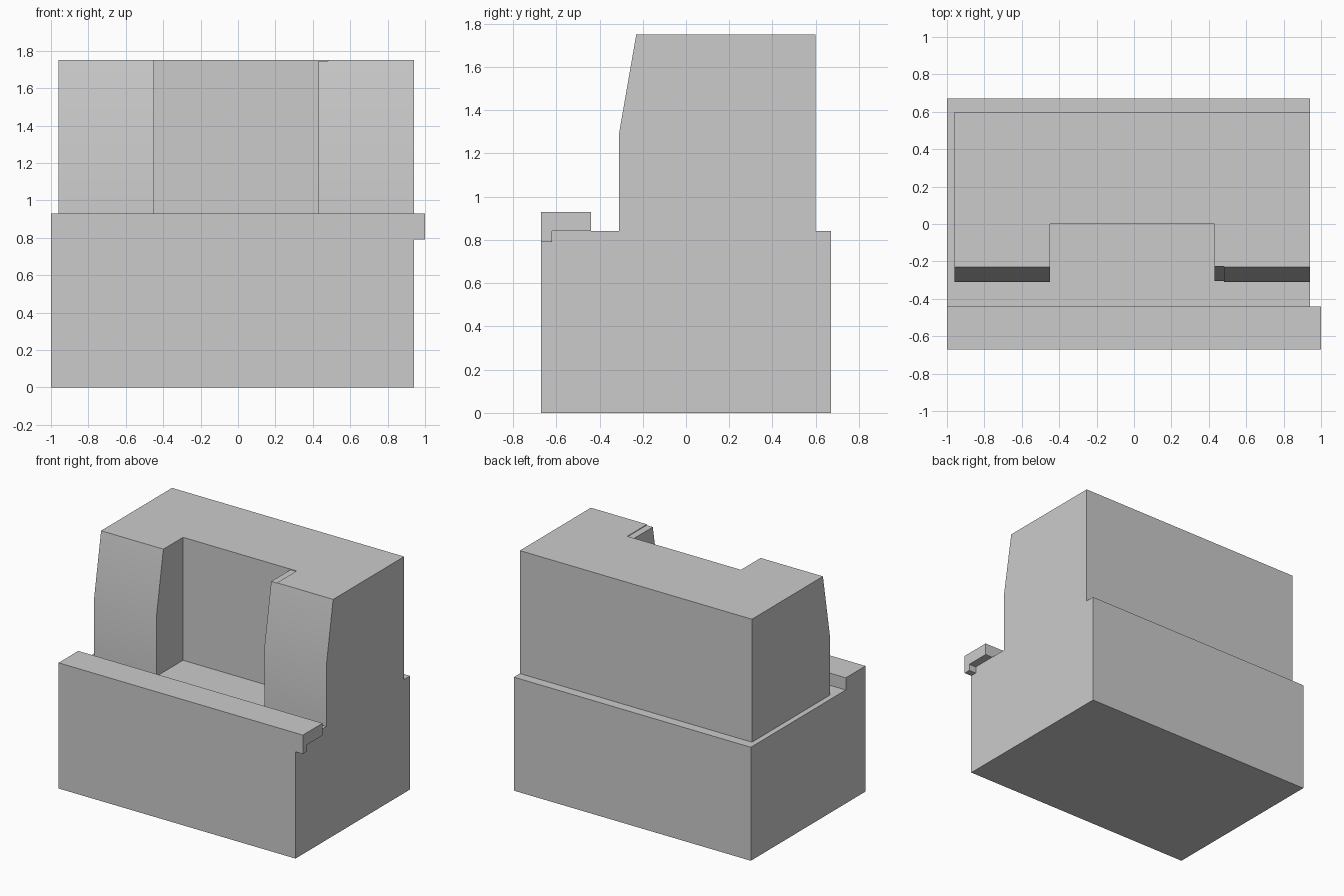
import bpy
import bmesh
import math

old = bpy.data.objects.get("Cube")
if old:
    bpy.data.objects.remove(old, do_unlink=True)

# Single plain grey
grey = bpy.data.materials.new("plain grey")
grey.use_nodes = True
colour = (0.6, 0.6, 0.6, 1)
grey.diffuse_color = colour
grey.node_tree.nodes["Principled BSDF"].inputs["Base Color"].default_value = colour


def prism(name, x0, x1, profile):
    """Extrude a (y, z) outline along x."""
    bm = bmesh.new()
    face = bm.faces.new([bm.verts.new((x0, y, z)) for y, z in profile])
    ext = bmesh.ops.extrude_face_region(bm, geom=[face])["geom"]
    bmesh.ops.translate(bm, vec=(x1 - x0, 0, 0),
                        verts=[g for g in ext if isinstance(g, bmesh.types.BMVert)])
    bmesh.ops.recalc_face_normals(bm, faces=bm.faces)
    mesh = bpy.data.meshes.new(name)
    bm.to_mesh(mesh)
    bm.free()
    mesh.materials.append(grey)
    obj = bpy.data.objects.new(name, mesh)
    bpy.context.collection.objects.link(obj)
    return obj


def combine(target, tool, operation):
    """Apply a boolean and discard the tool object."""
    bpy.context.view_layer.objects.active = target
    mod = target.modifiers.new("bool", "BOOLEAN")
    mod.operation, mod.object, mod.solver = operation, tool, "EXACT"
    bpy.ops.object.modifier_apply(modifier=mod.name)
    bpy.data.objects.remove(tool, do_unlink=True)


def rect(y0, y1, z0, z1):
    return [(y0, z0), (y1, z0), (y1, z1), (y0, z1)]


DECK, TOP = 0.84, 1.75

# Upper block with sloping front, and the recess between its two arms
body = prism("stepped_body", -0.96, 0.94,
             [(-0.31, DECK), (0.6, DECK), (0.6, TOP), (-0.23, TOP), (-0.31, 1.29)])
combine(body, prism("recess", -0.45, 0.48, rect(-0.5, 0, 0.7, 1.9)), "DIFFERENCE")

# Lining of the right arm, a hair lower than the arm itself
lining = prism("arm_lining", 0.43, 0.48,
               [(-0.305, DECK), (0, DECK), (0, TOP - 0.005),
                (-0.226, TOP - 0.005), (-0.305, 1.29)])
combine(body, lining, "UNION")

# Lower block
combine(body, prism("base", -1, 0.94, rect(-0.67, 0.67, 0, DECK)), "UNION")

# Front ledge, overhanging one end with a small hooked lip
ledge = prism("ledge", -1, 1,
              [(-0.67, 0.79), (-0.62, 0.79), (-0.62, DECK),
               (-0.44, DECK), (-0.44, 0.93), (-0.67, 0.93)])
combine(body, ledge, "UNION")

# Soft shading across the gentle front bend, crisp edges elsewhere
for obj in bpy.context.selected_objects:
    obj.select_set(False)
body.select_set(True)
bpy.context.view_layer.objects.active = body
bpy.ops.object.shade_smooth_by_angle(angle=math.radians(30))
